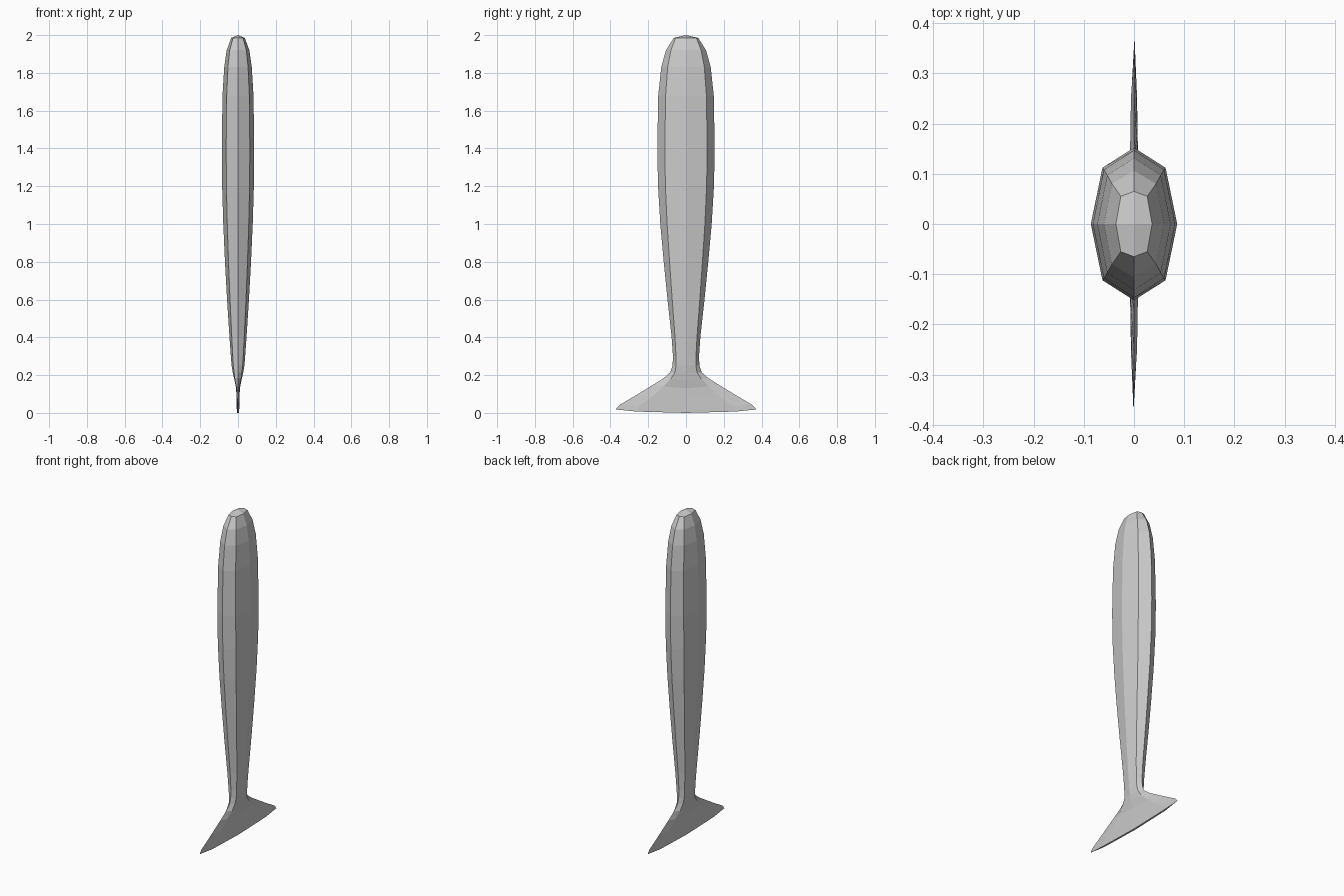
import bpy, bmesh

if "Cube" in bpy.data.objects:
    bpy.data.objects.remove(bpy.data.objects["Cube"])

# Rings from top to bottom: height, half thickness x, half width y, corner y
RINGS = [
    (1.985, .036, .065, .055), (1.92, .060, .106, .080), (1.83, .073, .131, .097),
    (1.68, .082, .147, .108), (1.40, .086, .152, .112), (1.20, .084, .148, .109),
    (1.00, .078, .136, .100), (.80, .069, .118, .087), (.60, .058, .098, .073),
    (.40, .045, .076, .058), (.30, .038, .069, .053), (.25, .034, .071, .053),
    (.215, .028, .083, .058),
]
# Flattened tail rings: centre z, corner z, tip z, half thickness, tip y, corner y
TAIL = [
    (.175, .18, .185, .019, .117, .08), (.13, .14, .15, .010, .172, .12),
    (.08, .085, .095, .008, .262, .18), (.035, .037, .042, .007, .352, .25),
    (.0, .007, .018, .006, .373, .26),
]
rows = [(z, z, z, a, b, c, .73) for z, a, b, c in RINGS]
rows += [(*t, .88) for t in TAIL]

bm = bmesh.new()


def ring(zc, zd, zt, a, b, c, k):
    d = a * k
    t = 0.001 if zt < .05 else 0
    pts = [(a, 0, zc), (d, c, zd), (t, b, zt), (-d, c, zd),
           (-a, 0, zc), (-d, -c, zd), (-t, -b, zt), (d, -c, zd)]
    return [bm.verts.new(p) for p in pts]


# Octagonal handle flowing into the flared tail
rings = [ring(*r) for r in rows]
for up, low in zip(rings, rings[1:]):
    for i in range(8):
        j = (i + 1) % 8
        bm.faces.new((up[i], low[i], low[j], up[j]))

# Rounded crown: four quads around an apex
apex = bm.verts.new((0, 0, 2))
top = rings[0]
for i in range(0, 8, 2):
    bm.faces.new((apex, top[i], top[i + 1], top[(i + 2) % 8]))

# Underside strips
b = rings[-1]
for f in ((1, 2, 3), (0, 1, 3, 4), (0, 4, 5, 7), (5, 6, 7)):
    bm.faces.new([b[i] for i in f])
bmesh.ops.recalc_face_normals(bm, faces=bm.faces)

mesh = bpy.data.meshes.new("handle_with_tail")
bm.to_mesh(mesh)
bm.free()
obj = bpy.data.objects.new("handle_with_tail", mesh)
bpy.context.collection.objects.link(obj)
